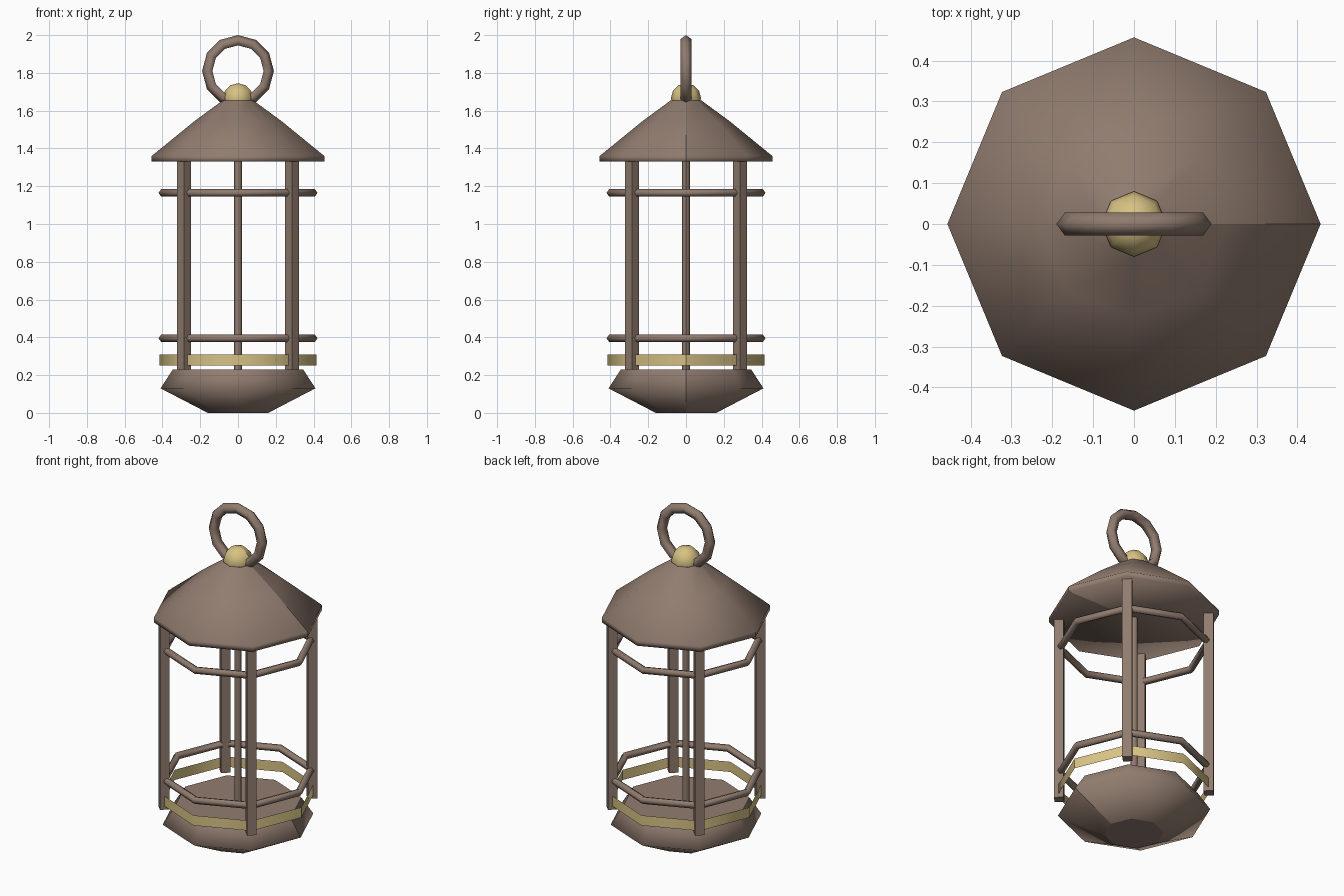
import bpy, bmesh, math
from mathutils import Matrix, Vector

if "Cube" in bpy.data.objects:
    bpy.data.objects.remove(bpy.data.objects["Cube"])

SIDES = 8


def material(name, rgb):
    m = bpy.data.materials.new(name)
    m.diffuse_color = (*rgb, 1.0)
    m.use_nodes = True
    m.node_tree.nodes["Principled BSDF"].inputs["Base Color"].default_value = m.diffuse_color
    return m


BRONZE = material("weathered_bronze", (0.283, 0.202, 0.159))
BRASS = material("pale_brass", (0.68, 0.54, 0.23))


def finish(name, bm, mat, smooth=True):
    mesh = bpy.data.meshes.new(name)
    bm.to_mesh(mesh)
    bm.free()
    mesh.materials.append(mat)
    for p in mesh.polygons:
        p.use_smooth = smooth
    obj = bpy.data.objects.new(name, mesh)
    bpy.context.collection.objects.link(obj)
    return obj


def lathe(name, pieces, mat, sides=SIDES):
    """Turn profile pieces (radius, z), listed bottom to top on the outside.
    Each piece is smooth, with a hard edge between pieces and at the seam."""
    bm = bmesh.new()
    for profile in pieces:
        rows = []
        for r, z in profile:
            if r == 0:
                rows.append([bm.verts.new((0, 0, z))] * (sides + 1))
            else:
                rows.append([bm.verts.new((r * math.cos(a), r * math.sin(a), z))
                             for a in (math.tau * i / sides for i in range(sides + 1))])
        for low, high in zip(rows, rows[1:]):
            for i in range(sides):
                quad = [low[i], low[i + 1], high[i + 1], high[i]]
                bm.faces.new(list(dict.fromkeys(quad)))
    return finish(name, bm, mat)


def torus(name, major, minor, z, segments, mat, upright=False, tube=5):
    bm = bmesh.new()
    rows = []
    for i in range(segments):
        a = math.tau * i / segments
        row = []
        for j in range(tube):
            b = math.tau * j / tube
            r = major + minor * math.cos(b)
            row.append(bm.verts.new((r * math.cos(a), r * math.sin(a), minor * math.sin(b))))
        rows.append(row)
    for i in range(segments):
        p, q = rows[i], rows[(i + 1) % segments]
        for j in range(tube):
            k = (j + 1) % tube
            bm.faces.new((p[j], q[j], q[k], p[k]))
    turn = Matrix.Rotation(math.pi / 2 if upright else 0, 4, 'X')
    bm.transform(Matrix.Translation((0, 0, z)) @ turn)
    return finish(name, bm, mat)


# Faceted bowl base with flat top and bottom
lathe("base", [[(0, 0), (0.16, 0)],
               [(0.16, 0), (0.41, 0.13), (0.345, 0.23)],
               [(0.345, 0.23), (0, 0.23)]], BRONZE)

# Roof with a flat underside, thin rim and small top cap
lathe("roof", [[(0, 1.33), (0.457, 1.33), (0.457, 1.36), (0.23, 1.545), (0.08, 1.655)],
               [(0.08, 1.655), (0, 1.655)]], BRONZE)

# Central rod
lathe("center_rod", [[(0.02, 0.225), (0.02, 1.335)]], BRONZE)

# Four square corner posts, turned to face outward
for i in range(4):
    angle = math.pi / 4 + i * math.pi / 2
    bm = bmesh.new()
    bmesh.ops.create_cube(bm, size=1)
    bm.transform(Matrix.Rotation(angle, 4, 'Z')
                 @ Matrix.Translation((0.403, 0, 0.78))
                 @ Matrix.Diagonal((0.052, 0.052, 1.10, 1)))
    finish(f"corner_post_{i + 1}", bm, BRONZE, smooth=False)

# Cage rings
torus("lower_ring", 0.40, 0.021, 0.395, SIDES, BRONZE)
torus("upper_ring", 0.40, 0.021, 1.165, SIDES, BRONZE)

# Thin brass band
lathe("brass_band", [[(0.415, 0.25), (0.415, 0.31)]], BRASS)

# Ball finial
R, ZC, STEPS = 0.08, 1.665, 6
ball = [(0 if k in (0, STEPS) else R * math.sin(math.pi * k / STEPS),
         ZC - R * math.cos(math.pi * k / STEPS)) for k in range(STEPS + 1)]
lathe("finial", [ball], BRASS)

# Hanging handle
torus("handle_ring", 0.16, 0.03, 1.81, 12, BRONZE, upright=True)
